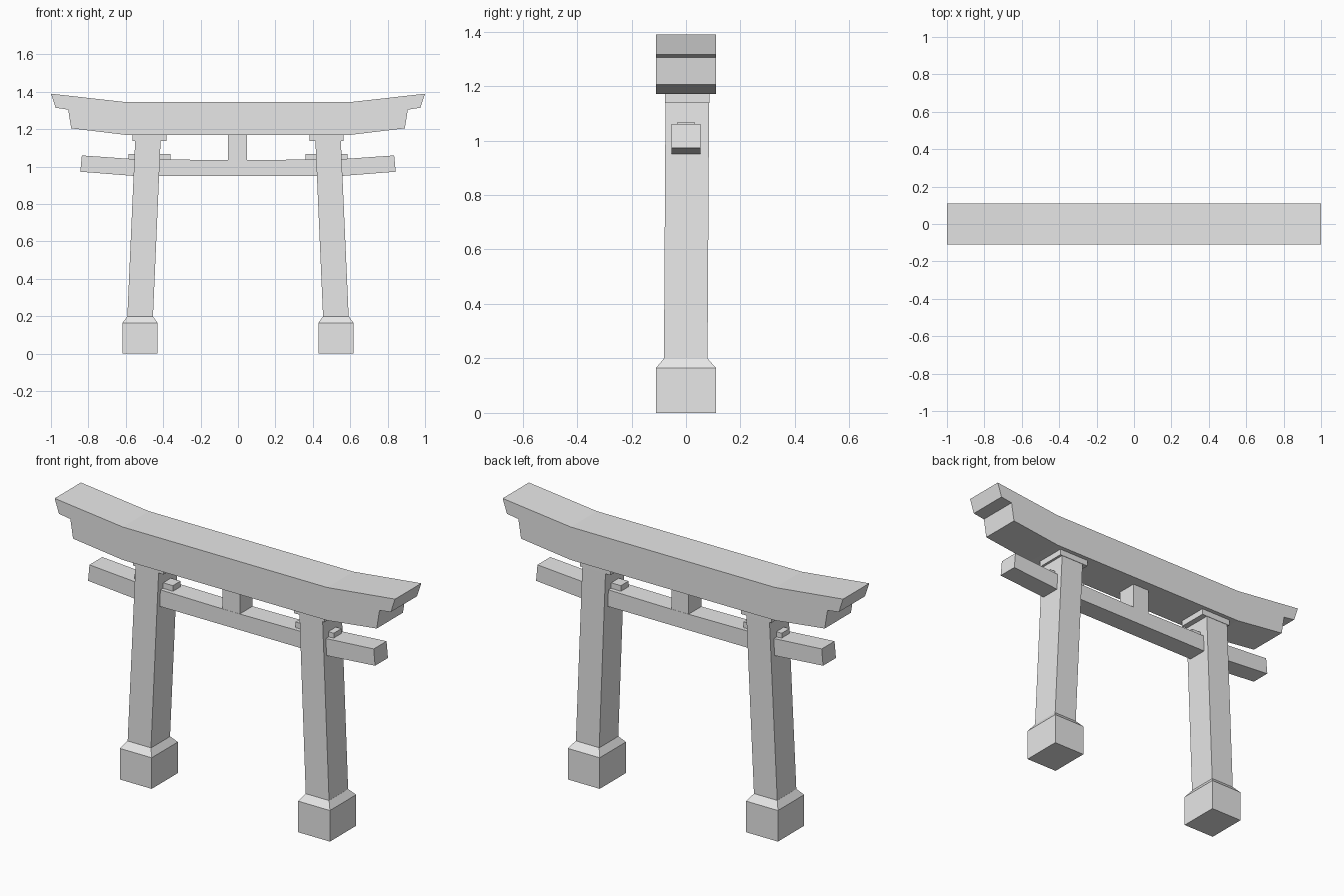
import bpy
import bmesh

if "Cube" in bpy.data.objects:
    bpy.data.objects.remove(bpy.data.objects["Cube"])

stone = bpy.data.materials.new("plain grey")
stone.diffuse_color = (0.8, 0.8, 0.8, 1)
stone.use_nodes = True
stone.node_tree.nodes["Principled BSDF"].inputs["Base Color"].default_value = stone.diffuse_color


def finish(name, bm):
    bmesh.ops.recalc_face_normals(bm, faces=bm.faces)
    mesh = bpy.data.meshes.new(name)
    bm.to_mesh(mesh)
    bm.free()
    mesh.materials.append(stone)
    obj = bpy.data.objects.new(name, mesh)
    bpy.context.collection.objects.link(obj)
    return obj


def beam(name, half_profile, depth):
    """Mirror a right-hand (x, z) outline, running top to bottom, and extrude it along y."""
    outline = half_profile + [(-x, z) for x, z in reversed(half_profile)]
    bm = bmesh.new()
    face = bm.faces.new([bm.verts.new((x, -depth, z)) for x, z in outline])
    new = bmesh.ops.extrude_face_region(bm, geom=[face])["geom"]
    verts = [v for v in new if isinstance(v, bmesh.types.BMVert)]
    bmesh.ops.translate(bm, verts=verts, vec=(0, 2 * depth, 0))
    return finish(name, bm)


def stack(name, sections, side=1):
    """Loft rectangles given as (z, x0, x1, y0, y1); side=-1 mirrors in x."""
    bm = bmesh.new()
    rings = [[bm.verts.new((side * x, y, z)) for x, y in
              ((x0, y0), (x1, y0), (x1, y1), (x0, y1))]
             for z, x0, x1, y0, y1 in sections]
    bm.faces.new(rings[0])
    bm.faces.new(rings[-1])
    for a, b in zip(rings, rings[1:]):
        for i in range(4):
            j = (i + 1) % 4
            bm.faces.new((a[i], a[j], b[j], b[i]))
    return finish(name, bm)


# Stepped top lintel with upswept ends
beam("top_lintel", [(0.6, 1.345), (1.0, 1.39), (0.975, 1.315), (0.908, 1.305),
                    (0.892, 1.205), (0.6, 1.17)], 0.11)
# Lower tie beam with slightly raised ends
beam("tie_beam", [(0.06, 1.035), (0.55, 1.04), (0.835, 1.06),
                  (0.843, 0.973), (0.55, 0.95)], 0.054)
# Central strut between the beams
stack("centre_strut", [(1.0, -0.053, 0.048, -0.053, 0.053),
                       (1.18, -0.053, 0.048, -0.053, 0.053)])

for side, label in ((-1, "left"), (1, "right")):
    # Leaning post
    stack(label + "_post", [(0.19, 0.455, 0.592, -0.081, 0.079),
                            (1.18, 0.412, 0.548, -0.075, 0.085)], side)
    # Square foot with chamfered top
    stack(label + "_foot", [(0, 0.43, 0.617, -0.11, 0.11),
                            (0.165, 0.43, 0.617, -0.11, 0.11),
                            (0.2, 0.455, 0.592, -0.081, 0.079)], side)
    # Cap plate under the lintel
    stack(label + "_cap", [(1.138, 0.383, 0.563, -0.077, 0.087),
                           (1.175, 0.383, 0.563, -0.077, 0.087)], side)
    # Wedge driven through the post above the tie beam
    stack(label + "_wedge", [(1.03, 0.36, 0.585, -0.032, 0.032),
                             (1.068, 0.36, 0.585, -0.032, 0.032)], side)
